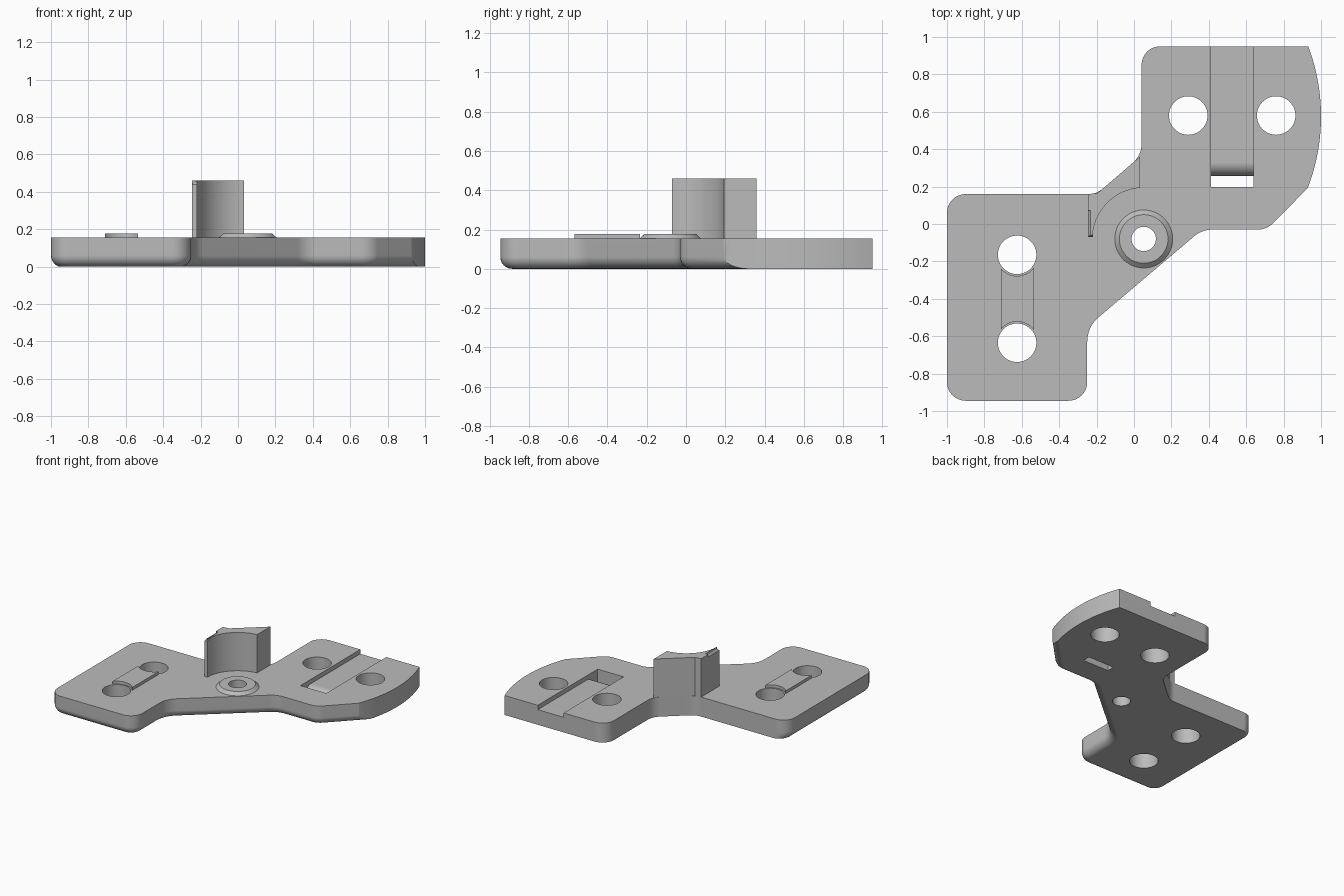
import bpy, bmesh, math
from mathutils import Vector

if "Cube" in bpy.data.objects:
    bpy.data.objects.remove(bpy.data.objects["Cube"], do_unlink=True)

grey = bpy.data.materials.new("plain_grey")
grey.use_nodes = True
grey.diffuse_color = (0.5, 0.5, 0.5, 1)
grey.node_tree.nodes["Principled BSDF"].inputs["Base Color"].default_value = (0.5, 0.5, 0.5, 1)

TOP = 0.155
FILLET = 0.06


def loft(name, loops):
    """Skin equal-length loops of 3D points and cap both ends."""
    bm = bmesh.new()
    rings = [[bm.verts.new(p) for p in loop] for loop in loops]
    n = len(rings[0])
    for a, b in zip(rings, rings[1:]):
        for i in range(n):
            j = (i + 1) % n
            bm.faces.new((a[i], a[j], b[j], b[i]))
    bm.faces.new(rings[0][::-1])
    bm.faces.new(rings[-1])
    bmesh.ops.recalc_face_normals(bm, faces=bm.faces)
    mesh = bpy.data.meshes.new(name)
    bm.to_mesh(mesh)
    bm.free()
    mesh.materials.append(grey)
    ob = bpy.data.objects.new(name, mesh)
    bpy.context.collection.objects.link(ob)
    return ob


def prism(name, pts, z0, z1):
    return loft(name, [[(x, y, z) for x, y in pts] for z in (z0, z1)])


def arc(cx, cy, r, a0, a1, n):
    angles = [math.radians(a0 + (a1 - a0) * i / n) for i in range(n + 1)]
    return [(cx + r * math.cos(a), cy + r * math.sin(a)) for a in angles]


def circle(cx, cy, r, n=48):
    return arc(cx, cy, r, 0, 360, n)[:-1]


def activate(ob):
    bpy.ops.object.select_all(action='DESELECT')
    ob.select_set(True)
    bpy.context.view_layer.objects.active = ob


def cut(ob, cutters):
    activate(ob)
    for c in cutters:
        mod = ob.modifiers.new("cut", 'BOOLEAN')
        mod.operation = 'DIFFERENCE'
        mod.solver = 'EXACT'
        mod.object = c
        bpy.ops.object.modifier_apply(modifier=mod.name)


def smooth(ob):
    activate(ob)
    bpy.ops.object.shade_smooth_by_angle(angle=math.radians(30))
    mod = ob.modifiers.new("flat_face_normals", 'WEIGHTED_NORMAL')
    mod.keep_sharp = True


def rounded(corners, n=8):
    """Round each (x, y, radius, w0, w1) corner; w fades the lower fillet."""
    pts = []
    for i, (x, y, r, w0, w1) in enumerate(corners):
        p = Vector((x, y))
        if r == 0:
            pts.append((p, w0))
            continue
        u = (Vector(corners[i - 1][:2]) - p).normalized()
        v = (Vector(corners[(i + 1) % len(corners)][:2]) - p).normalized()
        half = u.angle(v) / 2
        centre = p + (u + v).normalized() * (r / math.sin(half))
        t = r / math.tan(half)
        s, e = p + u * t - centre, p + v * t - centre
        sweep = s.angle(e)
        for k in range(n + 1):
            f = k / n
            q = (s * math.sin((1 - f) * sweep) + e * math.sin(f * sweep)) / math.sin(sweep)
            pts.append((centre + q, w0 + (w1 - w0) * f))
    return pts


def inset(pts, d):
    """Move a counter-clockwise outline inward by d times each point's weight."""
    out = []
    for i, (p, w) in enumerate(pts):
        a = (p - pts[i - 1][0]).normalized()
        b = (pts[(i + 1) % len(pts)][0] - p).normalized()
        na, nb = Vector((-a.y, a.x)), Vector((-b.y, b.x))
        out.append(p + (na + nb) / (1 + na.dot(nb)) * d * w)
    return out


# Plate: two offset pads joined by a diagonal web, lower front edges filleted
outline = rounded([
    (-1, 0.16, 0.1, 0, 1), (-1, -0.945, 0.1, 1, 1), (-0.25, -0.945, 0.1, 1, 1),
    (-0.25, -0.55, 0.17, 1, 1), (0.364, -0.03, 0.15, 1, 1),
    (0.71, -0.03, 0.12, 1, 1), (1.2, 0.467, 0, 1, 1), (1.2, 0.95, 0, 0, 0),
    (0.04, 0.95, 0.1, 0, 0), (0.04, 0.367, 0.13, 0, 0), (-0.2, 0.16, 0.12, 0, 0)])
loops = []
for k in range(7):
    a = math.pi / 2 * k / 6
    ring = inset(outline, FILLET * (1 - math.sin(a)))
    loops.append([(p.x, p.y, FILLET * (1 - math.cos(a))) for p in ring])
loops.append([(p.x, p.y, TOP) for p, w in outline])
plate = loft("plate", loops)

# Cutters: bowed right end, bolt holes, stepped groove with through slot
end_cut = prism("end_cutter", arc(-0.066, 0.575, 1.066, -35, 35, 40)
                + [(1.6, 1.2), (1.6, -0.1)], -0.2, 0.4)
left_holes = [(-0.625, -0.165), (-0.625, -0.635)]
right_holes = [(0.29, 0.58), (0.76, 0.58)]
bolt_cuts = [prism("bolt_cutter", circle(x, y, 0.103), -0.2, 0.4)
             for x, y in left_holes + right_holes]
pivot = (0.052, -0.08)
pivot_cut = prism("pivot_cutter", circle(*pivot, 0.065), -0.2, 0.4)
groove_side = ([(0.197, -0.1), (0.257, -0.1)] + arc(0.33, 0.047, 0.073, 180, 90, 8)
               + [(1.1, 0.12), (1.1, 0.3), (0.197, 0.3)])
groove_cut = loft("groove_cutter", [[(x, y, z) for y, z in groove_side]
                                    for x in (0.412, 0.64)])
cut(plate, [end_cut, pivot_cut, groove_cut] + bolt_cuts)

# Raised ring round the pivot hole
boss = loft("pivot_boss", [[(x, y, z) for x, y in circle(*pivot, r)]
                           for r, z in ((0.155, TOP), (0.13, 0.178))])
cut(boss, [pivot_cut])

# Raised rail between the left holes, ends scooped round them
rail = prism("left_rail", [(-0.712, -0.6), (-0.535, -0.6), (-0.535, -0.2),
                           (-0.712, -0.2)], TOP, 0.178)
rail_cuts = [prism("rail_cutter", circle(x, y, 0.113), 0, 0.4) for x, y in left_holes]
cut(rail, rail_cuts)

# Stop post: concave face round the pivot, back flush with the web
post = prism("stop_post", [(0.032, 0.36), (-0.195, 0.165), (-0.245, 0.16),
                           (-0.245, 0.072), (-0.222, 0.072)]
             + arc(*pivot, 0.274, 178, 94.2, 20), TOP, 0.46)

# Slim rib on the post's outer edge, slightly lower with a chamfered top
rib = loft("post_rib", [[(x, y, z) for x, y in ((-0.245 + c, -0.07 + c), (-0.218, -0.07 + c),
                                                (-0.218, 0.072), (-0.245 + c, 0.072))]
                        for z, c in ((TOP, 0), (0.44, 0), (0.455, 0.012))])

for part in (plate, boss, rail, post, rib):
    smooth(part)
for cutter in [end_cut, pivot_cut, groove_cut] + bolt_cuts + rail_cuts:
    bpy.data.objects.remove(cutter, do_unlink=True)
